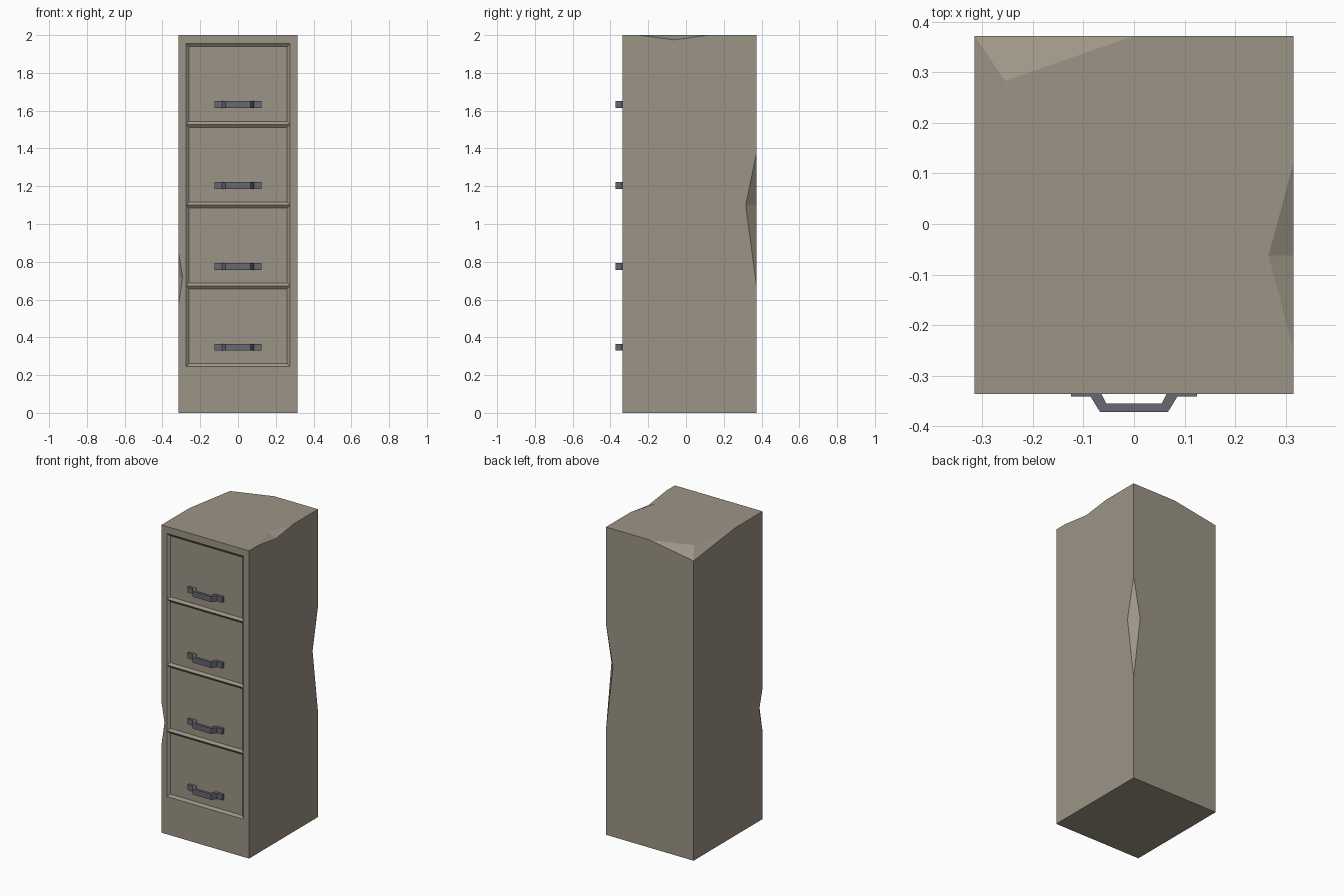
import bpy, bmesh
from mathutils import Vector

if "Cube" in bpy.data.objects:
    bpy.data.objects.remove(bpy.data.objects["Cube"])

X, YF, YB, H = 0.315, -0.336, 0.372, 2.0      # body half width, front, back, height
Z0, PITCH, RECESS = 0.245, 0.4275, 0.012      # drawer layout


def material(name, rgb):
    m = bpy.data.materials.new(name)
    m.diffuse_color = (*rgb, 1)
    m.use_nodes = True
    m.node_tree.nodes["Principled BSDF"].inputs["Base Color"].default_value = m.diffuse_color
    return m


def make_object(name, bm, mat):
    bmesh.ops.recalc_face_normals(bm, faces=bm.faces)
    me = bpy.data.meshes.new(name)
    bm.to_mesh(me)
    bm.free()
    ob = bpy.data.objects.new(name, me)
    bpy.context.collection.objects.link(ob)
    me.materials.append(mat)
    return ob


def slice_mesh(bm, co, no, clear=False):
    bmesh.ops.bisect_plane(bm, geom=bm.verts[:] + bm.edges[:] + bm.faces[:], dist=1e-5,
                           plane_co=co, plane_no=no, clear_outer=clear)
    if clear:
        bmesh.ops.holes_fill(bm, edges=[e for e in bm.edges if e.is_boundary], sides=0)
        bmesh.ops.recalc_face_normals(bm, faces=bm.faces)


paint = material("drab beige paint", (0.335, 0.300, 0.238))
metal = material("dark grey metal", (0.135, 0.140, 0.168))

# cabinet body block
bm = bmesh.new()
bmesh.ops.create_cube(bm, size=1)
for v in bm.verts:
    v.co = (X * 2 * v.co.x, YB if v.co.y > 0 else YF, H if v.co.z > 0 else 0)

# crushed back left top corner: two sloping planes meeting in a crease
corner, crease = Vector((-X, YB, 1.948)), Vector((-0.255, 0.283, H))
for p in (Vector((0, YB, H)), Vector((-X, -0.05, H))):
    n = (crease - corner).cross(p - corner).normalized()
    slice_mesh(bm, corner, n if n.z > 0 else -n, True)

# drawer fronts: cut a grid, then sink each panel with sloping sides
for x in (-0.275, 0.275):
    slice_mesh(bm, (x, 0, 0), (1, 0, 0))
for i in range(5):
    slice_mesh(bm, (0, 0, Z0 + i * PITCH), (0, 0, 1))
bm.normal_update()
panels = []
for f in bm.faces:
    c = f.calc_center_median()
    if f.normal.y < -0.9 and abs(c.x) < 0.27 and Z0 < c.z < Z0 + 4 * PITCH:
        panels.append(f)
bmesh.ops.inset_individual(bm, faces=panels, thickness=0.016, depth=-RECESS,
                           use_even_offset=True)
body = make_object("cabinet_body", bm, paint)

# edge dents: wedge between edge points a, b and face points c, d
dents = [
    ((X, YB, 1.37), (X, YB, 0.68), (X, 0.316, 1.10), (0.265, YB, 1.10)),
    ((X, 0.12, H), (X, -0.25, H), (0.266, -0.062, H), (X, -0.062, 1.975)),
    ((-X, YF, 0.85), (-X, YF, 0.57), (-0.293, YF, 0.72), (-X, YF + 0.035, 0.72)),
]
for dent in dents:
    a, b, c, d = map(Vector, dent)
    m = (c + d) / 2
    bm = bmesh.new()
    for p in (m + (a - m) * 2, m + (b - m) * 2, 2 * c - d, 2 * d - c):
        bm.verts.new(p)
    bmesh.ops.convex_hull(bm, input=bm.verts)
    cutter = make_object("dent_cutter", bm, paint)
    cutter.hide_render = True
    cutter.hide_set(True)
    mod = body.modifiers.new("dent", 'BOOLEAN')
    mod.operation, mod.solver, mod.object = 'DIFFERENCE', 'EXACT', cutter

# drawer handles: bent bar profile mirrored across x, extruded upwards
YP = YF + RECESS
half = [(0.067, -0.372), (0.086, -0.341), (0.125, -0.341),
        (0.125, YP), (0.070, YP), (0.055, -0.355)]
profile = half + [(-x, y) for x, y in reversed(half)]
for i in range(4):
    z = 0.347 + i * 0.4283
    bm = bmesh.new()
    f = bm.faces.new([bm.verts.new((x, y, z - 0.018)) for x, y in profile])
    top = bmesh.ops.extrude_face_region(bm, geom=[f])["geom"]
    bmesh.ops.translate(bm, vec=(0, 0, 0.036),
                        verts=[g for g in top if isinstance(g, bmesh.types.BMVert)])
    make_object("drawer_handle_%d" % (i + 1), bm, metal)
